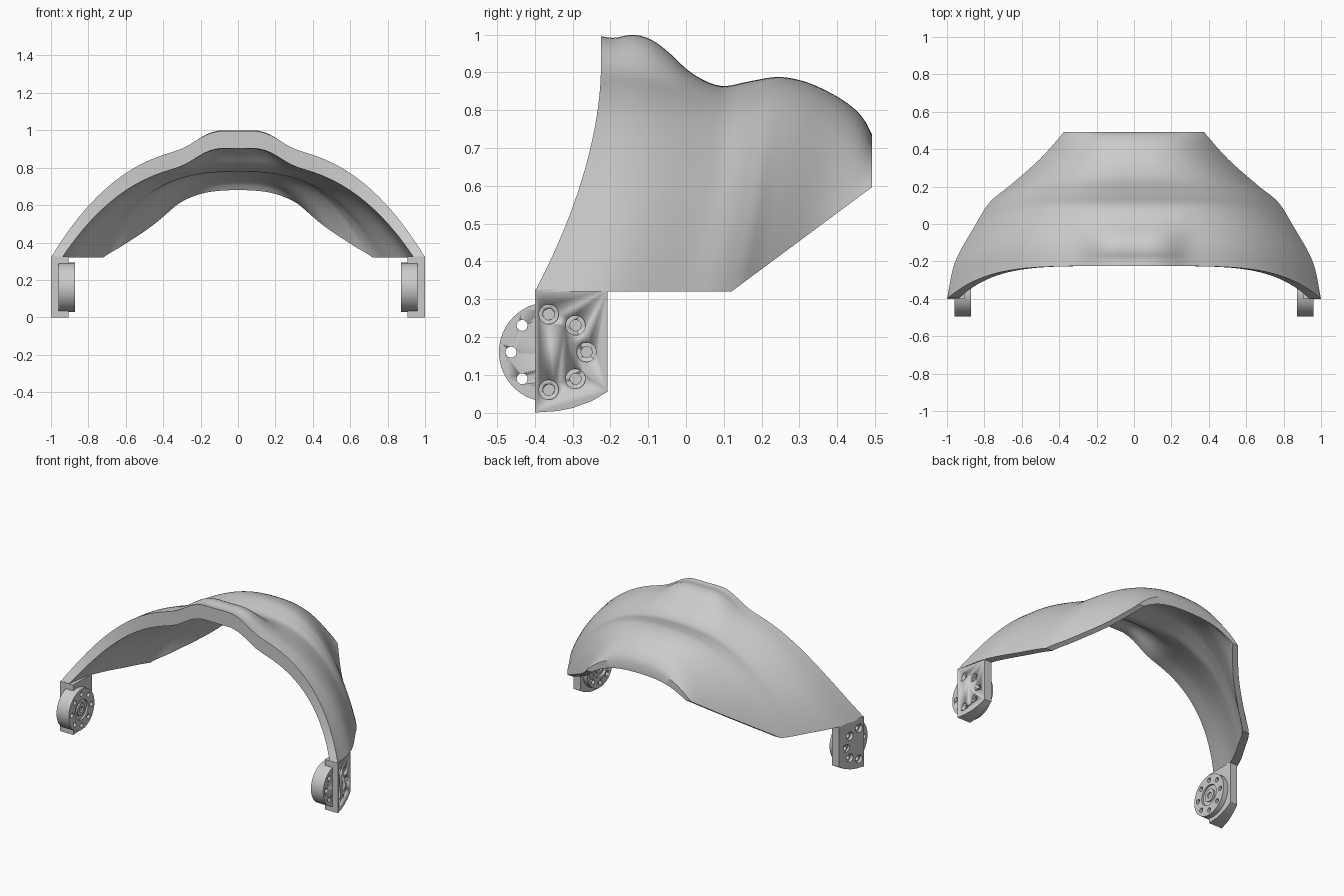
import bpy, bmesh, math
from mathutils import Matrix

cube = bpy.data.objects.get("Cube")
if cube:
    bpy.data.objects.remove(cube)

grey = bpy.data.materials.new("plain_grey")
grey.use_nodes = True
grey.diffuse_color = (0.6, 0.6, 0.6, 1)
grey.node_tree.nodes["Principled BSDF"].inputs["Base Color"].default_value = (0.6, 0.6, 0.6, 1)


def finish(bm, name, angle=30):
    bmesh.ops.recalc_face_normals(bm, faces=bm.faces)
    mesh = bpy.data.meshes.new(name)
    bm.to_mesh(mesh)
    bm.free()
    mesh.materials.append(grey)
    ob = bpy.data.objects.new(name, mesh)
    bpy.context.collection.objects.link(ob)
    bpy.ops.object.select_all(action='DESELECT')
    ob.select_set(True)
    bpy.context.view_layer.objects.active = ob
    bpy.ops.object.shade_smooth_by_angle(angle=math.radians(angle))
    return ob


def curve(table):
    """Smooth interpolation through (position, value) pairs."""
    def slope(i):
        a, b = table[max(i - 1, 0)], table[min(i + 1, len(table) - 1)]
        return (b[1] - a[1]) / (b[0] - a[0])

    def value(p):
        i = 0
        while i < len(table) - 2 and p > table[i + 1][0]:
            i += 1
        (p0, v0), (p1, v1) = table[i], table[i + 1]
        h = p1 - p0
        t = min(max((p - p0) / h, 0), 1)
        return (v0 * (1 + 2 * t) * (1 - t) ** 2 + v1 * t * t * (3 - 2 * t)
                + h * slope(i) * t * (1 - t) ** 2 - h * slope(i + 1) * t * t * (1 - t))
    return value


# Arched shell: crown height, crown without the front bump, side outline, thickness
crown = curve([(-.225, .995), (-.19, .991), (-.14, .999), (-.09, .985), (-.04, .948), (0, .91),
               (.05, .878), (.1, .864), (.16, .875), (.24, .888), (.3, .88), (.35, .862),
               (.41, .83), (.45, .8), (.475, .77), (.49, .737)])
base = curve([(-.225, .92), (-.13, .915), (-.04, .895), (.05, .873), (.1, .864)])
side = curve([(-.4, 1), (-.2, .955), (0, .845), (.12, .768), (.2, .67), (.345, .505), (.49, .375)])
thick = curve([(-.225, .093), (.1, .085), (.4, .085), (.49, .057)])
ROWS, COLS = 48, 72


def shell_point(t, u, inner):
    yc = -.225 + .717 * t
    yb = -.4 + .892 * t
    top = crown(yc)
    low = min(top, base(yc)) if yc < .1 else top
    zb = max(.32, .32 + .743 * (yb - .12))
    xb = side(yb) - inner * (.06 - .02 * t)
    a = abs(u)
    x = u * xb
    fall = .23 * a ** 2 + .77 * a ** 3
    z = zb + (low - inner * thick(yc) - zb) * (1 - fall)
    z += (top - low) * math.exp(-(x / .24) ** 4) * (1 + .06 * min(1, (x / .1) ** 2))
    return x, yc + (yb - yc) * a ** 5, z


bm = bmesh.new()
grids = [[[bm.verts.new(shell_point(r / ROWS, 2 * c / COLS - 1, inner))
           for c in range(COLS + 1)] for r in range(ROWS + 1)] for inner in (0, 1)]
for g in grids:
    for r in range(ROWS):
        for c in range(COLS):
            bm.faces.new((g[r][c], g[r][c + 1], g[r + 1][c + 1], g[r + 1][c]))
outer, inner = grids
for r in (0, ROWS):
    for c in range(COLS):
        bm.faces.new((outer[r][c], outer[r][c + 1], inner[r][c + 1], inner[r][c]))
for c in (0, COLS):
    for r in range(ROWS):
        bm.faces.new((outer[r][c], outer[r + 1][c], inner[r + 1][c], inner[r][c]))
finish(bm, "arched_shell", 35)


# Hinge helpers
def add_rod(bm, x0, x1, y, z, radius, sides=24):
    place = Matrix.Translation(((x0 + x1) / 2, y, z)) @ Matrix.Rotation(math.pi / 2, 4, 'Y')
    bmesh.ops.create_cone(bm, cap_ends=True, segments=sides, radius1=radius, radius2=radius,
                          depth=x1 - x0, matrix=place)


def cut(ob, rods):
    bm = bmesh.new()
    for rod in rods:
        add_rod(bm, *rod)
    cutter = finish(bm, "cutter")
    cutter.hide_render = True
    mod = ob.modifiers.new("holes", 'BOOLEAN')
    mod.object = cutter
    mod.operation = 'DIFFERENCE'
    mod.solver = 'EXACT'
    bpy.context.view_layer.objects.active = ob
    bpy.ops.object.modifier_apply(modifier=mod.name)
    bpy.data.objects.remove(cutter)


def block_face(y):
    return 1 - .234 * (y + .4)


CY, CZ = -.363, .16
ring = [(CY + .1 * math.cos(k * math.pi / 4), CZ + .1 * math.sin(k * math.pi / 4)) for k in range(8)]

# Hinge block with five counterbored bolt holes
bm = bmesh.new()
outline = [(-.4, .325), (-.4, 0), (-.34, .004), (-.3, .012), (-.25, .03), (-.208, .055), (-.208, .325)]
near = [bm.verts.new((.905, y, z)) for y, z in outline]
far = [bm.verts.new((block_face(y), y, z)) for y, z in outline]
bm.faces.new(near)
bm.faces.new(far)
for i in range(len(outline)):
    j = (i + 1) % len(outline)
    bm.faces.new((near[i], near[j], far[j], far[i]))
block = finish(bm, "left_hinge_block")
bolts = [(y, z) for y, z in ring if y > -.37]
cut(block, [(block_face(y) - .015, 1.05, y, z, .026) for y, z in bolts])
cut(block, [(block_face(y) - .035, 1.05, y, z, .015) for y, z in bolts])

# Hinge disc with a ring of holes and a sunken centre
bm = bmesh.new()
add_rod(bm, .872, .96, CY, CZ, .132, 64)
disc = finish(bm, "left_hinge_disc")
cut(disc, [(.8, 1.05, y, z, .0145) for y, z in ring])
cut(disc, [(.8, .884, CY, CZ, .066, 40)])

# Hub in the middle of the disc
bm = bmesh.new()
add_rod(bm, .874, .9, CY, CZ, .04, 32)
hub = finish(bm, "left_hinge_hub")
cut(hub, [(.8, .89, CY, CZ, .018)])

# Right hinge as a mirror of the left
for ob in (block, disc, hub):
    bm = bmesh.new()
    bm.from_mesh(ob.data)
    bmesh.ops.scale(bm, vec=(-1, 1, 1), verts=bm.verts)
    finish(bm, ob.name.replace("left", "right"))
